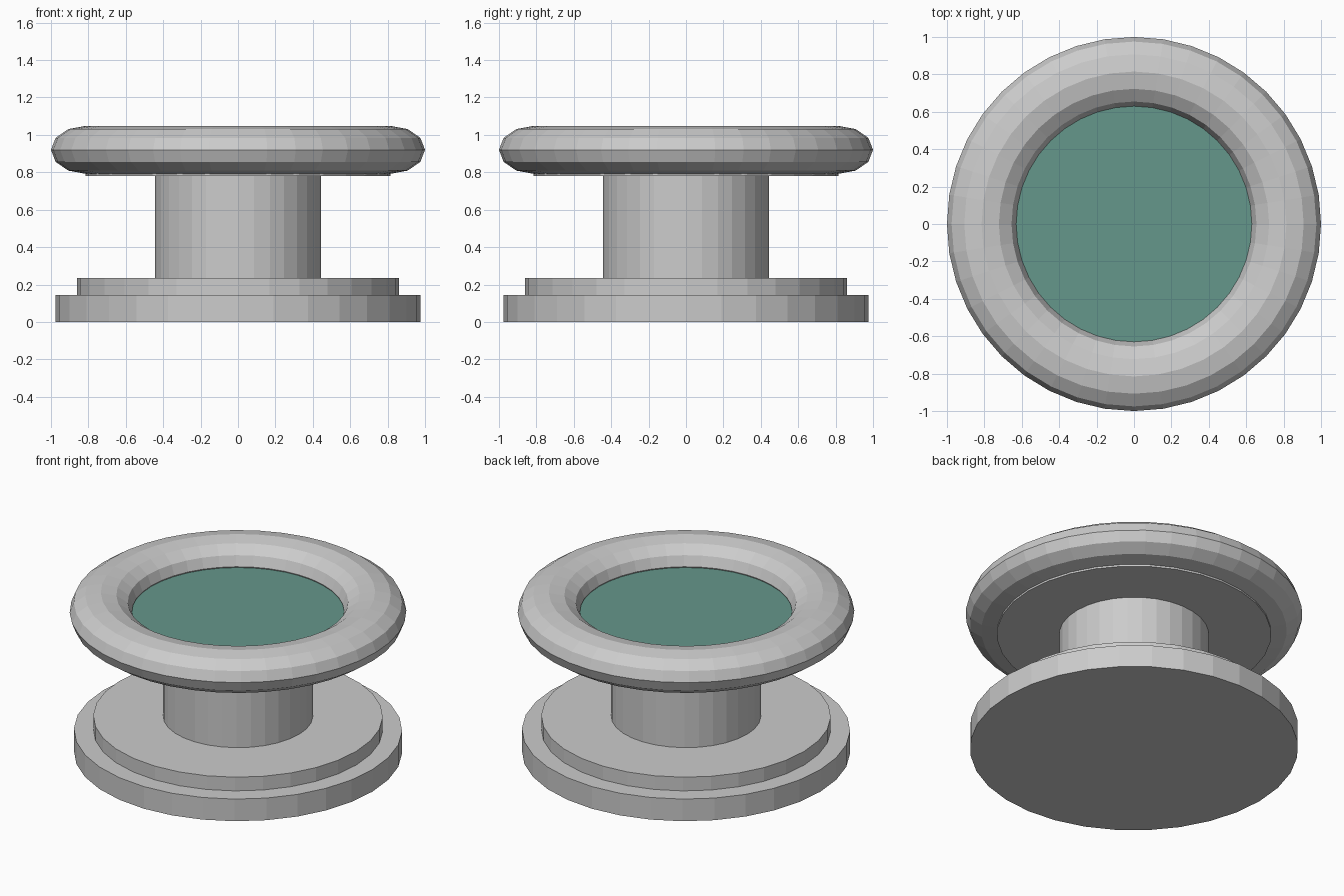
import bpy

if "Cube" in bpy.data.objects:
    bpy.data.objects.remove(bpy.data.objects["Cube"])

SIDES = 32


def disc(name, radius, z0, z1):
    bpy.ops.mesh.primitive_cylinder_add(vertices=SIDES, radius=radius, depth=z1 - z0,
                                        location=(0, 0, (z0 + z1) / 2))
    obj = bpy.context.object
    obj.name = name
    return obj


# Stepped foot and pedestal column
disc("base_lower_step", 0.975, 0.0, 0.145)
disc("base_upper_step", 0.86, 0.145, 0.235)
disc("column", 0.445, 0.235, 0.78)

# Basin floor under the rim
disc("basin", 0.815, 0.78, 0.89)

# Rounded, slightly flattened rim
bpy.ops.mesh.primitive_torus_add(major_segments=40, minor_segments=12,
                                 major_radius=0.815, minor_radius=0.185,
                                 location=(0, 0, 0.92))
rim = bpy.context.object
rim.name = "rim"
rim.scale.z = 0.128 / 0.185
bpy.ops.object.transform_apply(location=False, rotation=False, scale=True)

# Water surface filling the basin
water = disc("water", 0.65, 0.89, 0.913)
mat = bpy.data.materials.new("water_teal")
mat.diffuse_color = (0.13, 0.31, 0.26, 1)
mat.use_nodes = True
mat.node_tree.nodes["Principled BSDF"].inputs["Base Color"].default_value = mat.diffuse_color
water.data.materials.append(mat)
